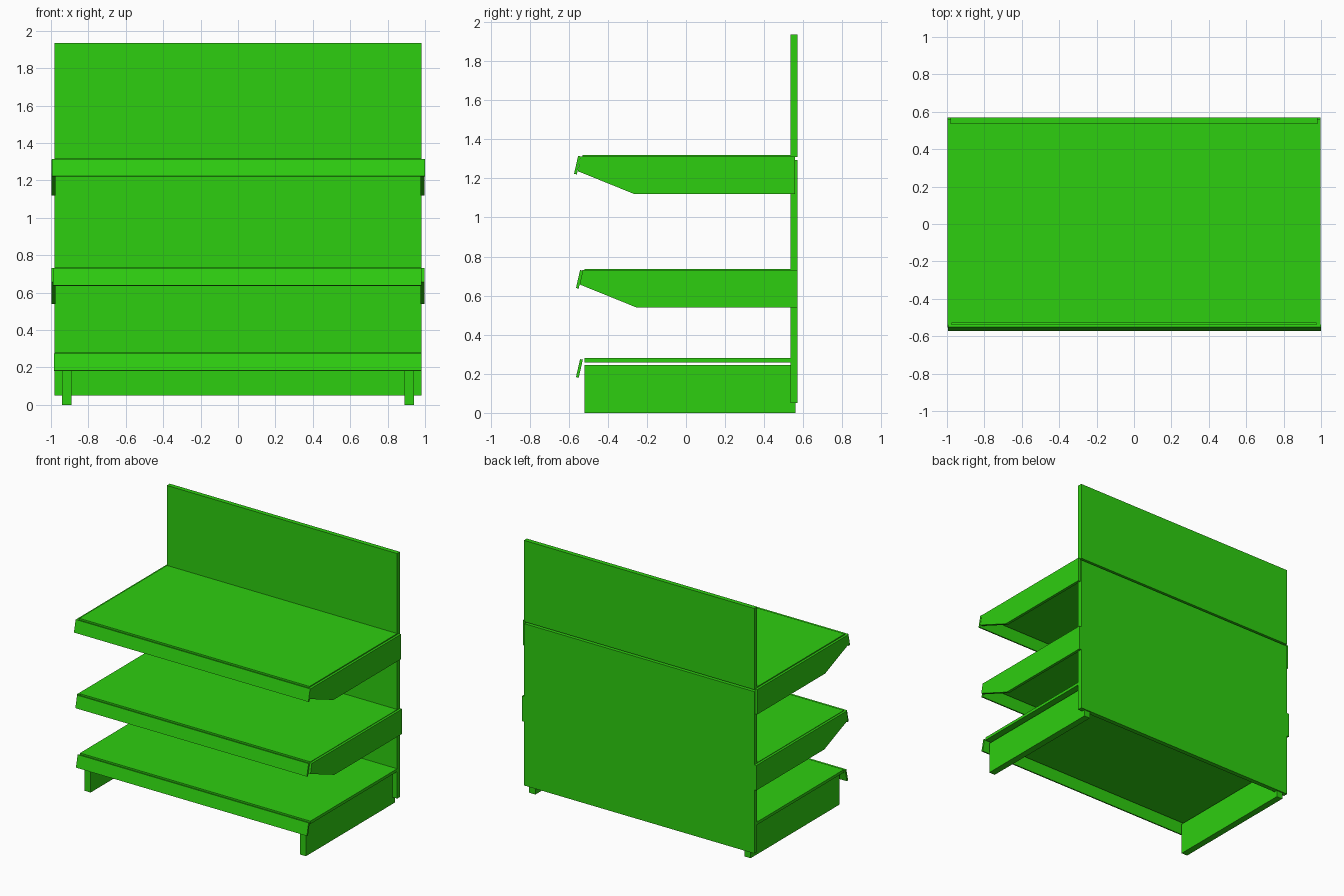
import bpy
import bmesh

cube = bpy.data.objects.get("Cube")
if cube:
    bpy.data.objects.remove(cube, do_unlink=True)

green = bpy.data.materials.new("bright_green")
green.use_nodes = True
colour = (0.027, 0.62, 0.005, 1)
green.diffuse_color = colour
green.node_tree.nodes["Principled BSDF"].inputs["Base Color"].default_value = colour


def extrude_x(name, profile, x0, x1):
    """Solid made by sweeping a (y, z) profile from x0 to x1."""
    bm = bmesh.new()
    face = bm.faces.new([bm.verts.new((x0, y, z)) for y, z in profile])
    out = bmesh.ops.extrude_face_region(bm, geom=[face])
    moved = [g for g in out["geom"] if isinstance(g, bmesh.types.BMVert)]
    bmesh.ops.translate(bm, verts=moved, vec=(x1 - x0, 0, 0))
    bmesh.ops.recalc_face_normals(bm, faces=bm.faces)
    mesh = bpy.data.meshes.new(name)
    bm.to_mesh(mesh)
    bm.free()
    mesh.materials.append(green)
    obj = bpy.data.objects.new(name, mesh)
    bpy.context.collection.objects.link(obj)
    return obj


def box(name, x0, x1, y0, y1, z0, z1):
    return extrude_x(name, [(y0, z0), (y1, z0), (y1, z1), (y0, z1)], x0, x1)


# Back panels with a narrow gap between them
box("lower_back_panel", -0.98, 0.98, 0.535, 0.57, 0.05, 1.295)
box("upper_back_panel", -0.98, 0.98, 0.535, 0.57, 1.31, 1.935)

# Shelves, each with a tilted front strip: front y, top z, strip x range
shelves = {
    "top": (-0.53, 1.32, -0.995, 1.0),
    "middle": (-0.52, 0.736, -0.99, 0.98),
    "bottom": (-0.52, 0.28, -0.985, 0.98),
}
for name, (y, z, x0, x1) in shelves.items():
    box(name + "_shelf", -0.98, 0.98, y, 0.535, z - 0.022, z)
    top = z - 0.005
    strip = [(y - 0.008, top - 0.003), (y - 0.022, top),
             (y - 0.043, top - 0.092), (y - 0.029, top - 0.095)]
    extrude_x(name + "_front_strip", strip, x0, x1)

# Side brackets with a sloping underside
for name, y, z, back in (("top", -0.53, 1.312, 0.558), ("middle", -0.52, 0.732, 0.57)):
    profile = [(y - 0.008, z), (y - 0.024, z - 0.075), (y + 0.265, z - 0.192),
               (back, z - 0.192), (back, z)]
    for side, s in (("left", 1), ("right", -1)):
        extrude_x(f"{name}_{side}_bracket", profile, s * 0.976, s * 0.998)

# Base feet
for side, s in (("left", 1), ("right", -1)):
    box(side + "_foot", s * 0.89, s * 0.942, -0.52, 0.56, 0, 0.245)
